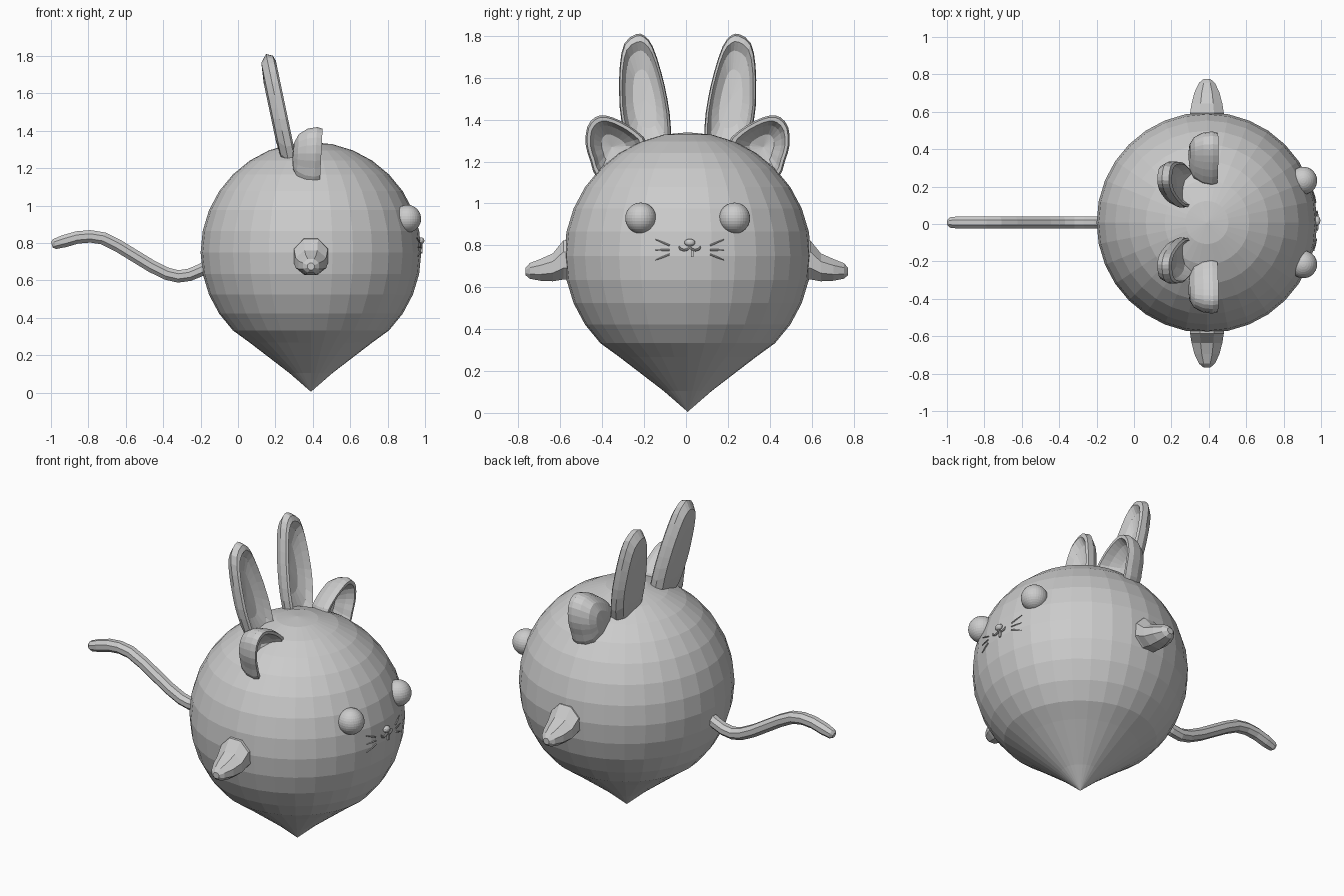
import bpy, bmesh, math
from mathutils import Vector

if "Cube" in bpy.data.objects:
    bpy.data.objects.remove(bpy.data.objects["Cube"])

CX, CY, CZ, R = 0.39, 0.008, 0.75, 0.59   # body centre and radius
grey = bpy.data.materials.new("light grey")
grey.diffuse_color = (0.6, 0.6, 0.6, 1)
grey.use_nodes = True
grey.node_tree.nodes["Principled BSDF"].inputs["Base Color"].default_value = grey.diffuse_color


def finish(name, bm):
    bmesh.ops.recalc_face_normals(bm, faces=bm.faces)
    me = bpy.data.meshes.new(name)
    bm.to_mesh(me)
    bm.free()
    me.materials.append(grey)
    ob = bpy.data.objects.new(name, me)
    bpy.context.collection.objects.link(ob)
    return ob


def loft(name, rings):
    """Skin closed rings; a ring of one point closes the end to a tip."""
    bm = bmesh.new()
    loops = [[bm.verts.new(p) for p in ring] for ring in rings]
    for a, b in zip(loops, loops[1:]):
        n = max(len(a), len(b))
        for i in range(n):
            j = (i + 1) % n
            if len(a) == 1:
                bm.faces.new((a[0], b[i], b[j]))
            elif len(b) == 1:
                bm.faces.new((a[i], a[j], b[0]))
            else:
                bm.faces.new((a[i], a[j], b[j], b[i]))
    for end in (loops[0], loops[-1]):
        if len(end) > 2:
            bm.faces.new(end)
    return finish(name, bm)


def ball(name, loc, scale, seg=24, rings=12):
    bm = bmesh.new()
    bmesh.ops.create_uvsphere(bm, u_segments=seg, v_segments=rings, radius=1)
    for v in bm.verts:
        v.co = Vector(loc) + Vector(c * s for c, s in zip(v.co, scale))
    return finish(name, bm)


def tube(name, pts, radii, sides=8):
    """Loft a round section along a path, tilting it with the path."""
    pts = [Vector(p) for p in pts]
    rings = []
    for i, p in enumerate(pts):
        t = (pts[min(i + 1, len(pts) - 1)] - pts[max(i - 1, 0)]).normalized()
        u = t.cross(Vector((0, 0, 1)) if abs(t.z) < 0.9 else Vector((0, 1, 0))).normalized()
        w = t.cross(u)
        rings.append([p + radii[i] * (u * math.cos(a) + w * math.sin(a))
                      for a in (math.tau * (k + 0.5) / sides for k in range(sides))])
    return loft(name, rings)


def smooth_loop(pts):
    """Double the points of a closed outline along a rounded curve."""
    out, n = [], len(pts)
    for i in range(n):
        a, b, c, d = (Vector(pts[(i + k) % n]) for k in (-1, 0, 1, 2))
        out += [b, (9 * (b + c) - a - d) / 16]
    return out


def ear(name, outline, centre, x0, lean, shells, side):
    """Cupped ear opening forward: shells run from the back, over the rim, into the hollow."""
    c = Vector(centre)
    rings = []
    for scale, dx in shells:
        loop = [c] if scale == 0 else [c + (p - c) * scale for p in smooth_loop(outline)]
        rings.append([(x0 + dx + lean * (p.y - c.y), CY + side * (p.x - CY), p.y) for p in loop])
    return loft(name, rings)


# Body: sphere whose lowest rings are drawn down to a point
low = {0: 0.005, 1: 0.105, 2: 0.19, 3: 0.268}
rings = []
for k in range(17):
    a = math.pi * k / 16
    r, z = R * math.sin(a), low.get(k, CZ - R * math.cos(a))
    rings.append([(CX, CY, z)] if k in (0, 16) else
                 [(CX + r * math.cos(t), CY + r * math.sin(t), z)
                  for t in (math.tau * i / 32 for i in range(32))])
loft("body", rings)

# Paired parts
tall = [(0.10, 1.22), (0.088, 1.36), (0.105, 1.50), (0.135, 1.63), (0.175, 1.75), (0.215, 1.802),
        (0.255, 1.808), (0.31, 1.765), (0.332, 1.66), (0.335, 1.52), (0.325, 1.40), (0.28, 1.24),
        (0.19, 1.19)]
tall_shells = [(0, -0.045), (0.5, -0.045), (0.85, -0.035), (1, 0.0), (0.97, 0.035),
               (0.88, 0.045), (0.74, 0.01), (0.45, -0.015), (0, -0.02)]
small = [(0.20, 1.28), (0.25, 1.345), (0.33, 1.395), (0.40, 1.42), (0.45, 1.412), (0.488, 1.365),
         (0.495, 1.28), (0.472, 1.20), (0.44, 1.12), (0.35, 1.12), (0.26, 1.18)]
small_shells = [(0, -0.095), (0.45, -0.088), (0.75, -0.065), (0.94, -0.02), (1, 0.03),
                (0.94, 0.06), (0.82, 0.06), (0.68, 0.015), (0.4, -0.03), (0, -0.045)]
for side, label in ((1, "left"), (-1, "right")):
    ear(label + "_tall_ear", tall, (0.215, 1.50), 0.215, -0.21, tall_shells, side)
    ear(label + "_small_ear", small, (0.37, 1.27), 0.385, 0.05, small_shells, side)
    ball(label + "_eye", (0.905, CY + side * 0.224, 0.93), (0.074,) * 3, 32, 16)
    # Stubby arm: rounded section tapering outward and drooping
    arm = []
    for y, zc, rx, rz in ((0.50, 0.735, 0.092, 0.10), (0.59, 0.73, 0.092, 0.095),
                          (0.64, 0.695, 0.084, 0.068), (0.70, 0.683, 0.068, 0.053),
                          (0.75, 0.678, 0.044, 0.038), (0.77, 0.675, 0.02, 0.018)):
        arm.append([(CX + rx * 1.06 * math.cos(t), side * y + CY / 2, zc + rz * 1.06 * math.sin(t))
                    for t in (math.tau * (k + 0.5) / 8 for k in range(8))])
    loft(label + "_arm", arm)

# Tail: wavy tube at the back
tail = [(-0.14, 0.69), (-0.20, 0.655), (-0.26, 0.63), (-0.32, 0.622), (-0.38, 0.636), (-0.46, 0.675),
        (-0.55, 0.73), (-0.64, 0.785), (-0.72, 0.825), (-0.79, 0.836), (-0.86, 0.83),
        (-0.93, 0.81), (-0.98, 0.795), (-0.995, 0.79)]
tube("tail", [(x, CY, z) for x, z in tail], [0.036] * 12 + [0.03, 0.016])


# Face: features laid on the body surface
def on_body(y, z, lift=0.002):
    return (CX + math.sqrt(R * R - (y - CY) ** 2 - (z - CZ) ** 2) + lift, y, z)


FY = 0.018
ball("nose", on_body(FY, 0.813), (0.018, 0.026, 0.018), 16, 8)
tube("nose_bridge", [on_body(FY, 0.80), on_body(FY, 0.785)], [0.006] * 2)
mouth = [(-0.052, 0.795), (-0.044, 0.782), (-0.028, 0.777), (-0.012, 0.78), (0, 0.79),
         (0.012, 0.78), (0.028, 0.777), (0.044, 0.782), (0.052, 0.795)]
tube("mouth", [on_body(FY + y, z) for y, z in mouth], [0.003] + [0.006] * 7 + [0.003])
tube("tooth", [on_body(FY + 0.012, 0.775), on_body(FY + 0.012, 0.745)], [0.009, 0.008], 4)
for side, label in ((1, "left"), (-1, "right")):
    for row, z0, z1 in (("upper", 0.80, 0.828), ("middle", 0.778, 0.778), ("lower", 0.757, 0.73)):
        tube(f"{label}_{row}_whisker",
             [on_body(FY + side * (0.097 + 0.066 * t), z0 + (z1 - z0) * t) for t in (0, 0.5, 1)],
             [0.004, 0.004, 0.002], 6)
